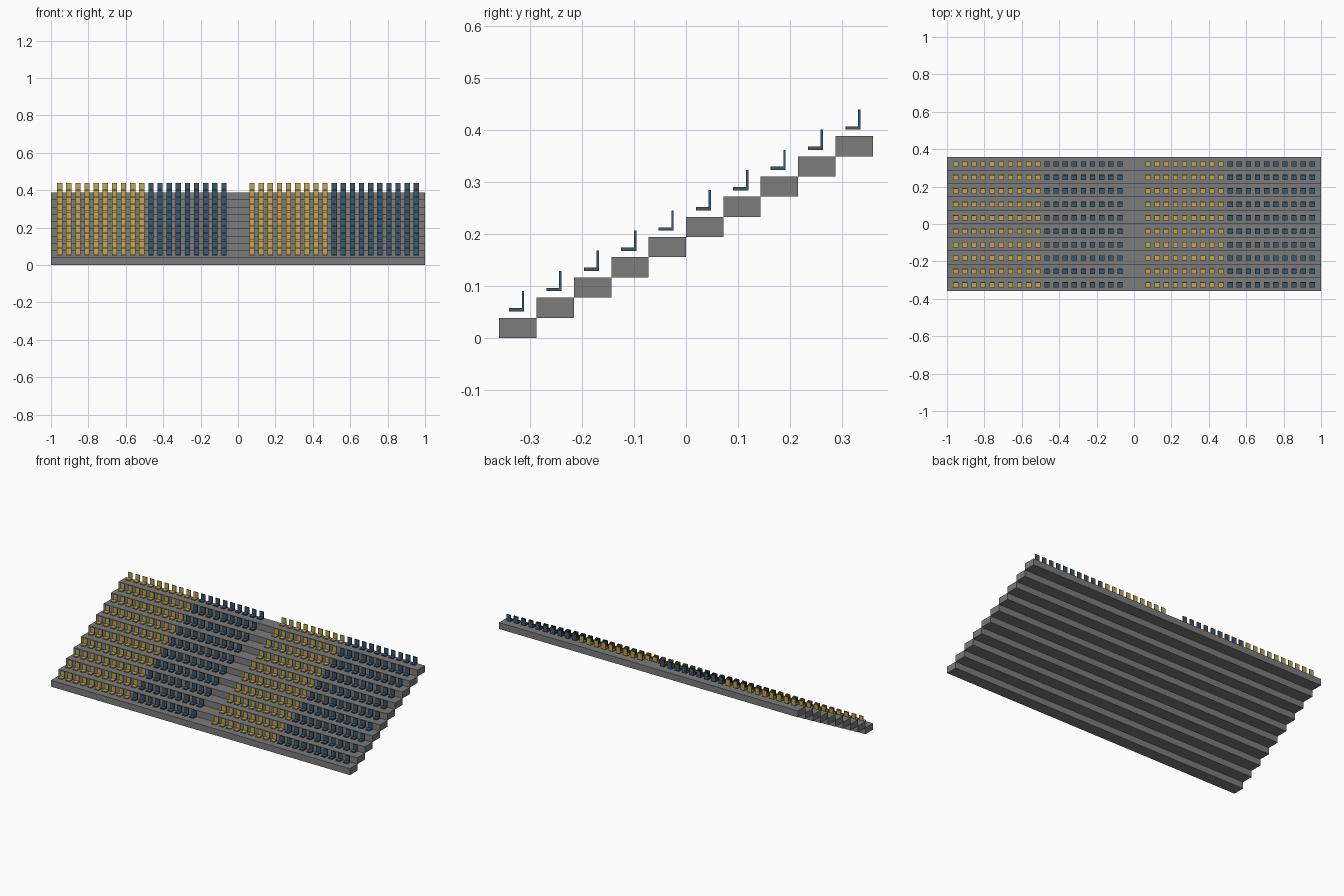
import bpy
import bmesh

cube = bpy.data.objects.get("Cube")
if cube:
    bpy.data.objects.remove(cube, do_unlink=True)

ROWS = 10
TREAD, RISE = 0.0718, 0.0388
FRONT = -TREAD * ROWS / 2
PITCH = 0.0488
SEAT_WIDTH = 0.028
AISLE_X = 0.075      # centre of the seat nearest the aisle


def material(name, rgb):
    mat = bpy.data.materials.new(name)
    mat.use_nodes = True
    mat.diffuse_color = (*rgb, 1)
    mat.node_tree.nodes["Principled BSDF"].inputs["Base Color"].default_value = (*rgb, 1)
    return mat


def add_object(name, bm, mat):
    bmesh.ops.recalc_face_normals(bm, faces=bm.faces)
    mesh = bpy.data.meshes.new(name)
    bm.to_mesh(mesh)
    bm.free()
    mesh.materials.append(mat)
    obj = bpy.data.objects.new(name, mesh)
    bpy.context.collection.objects.link(obj)
    return obj


def extrude_profile(bm, profile, x, width):
    """Close a (y, z) profile and extrude it along x, centred on x."""
    verts = [bm.verts.new((x - width / 2, y, z)) for y, z in profile]
    face = bm.faces.new(verts)
    new = bmesh.ops.extrude_face_region(bm, geom=[face])["geom"]
    moved = [v for v in new if isinstance(v, bmesh.types.BMVert)]
    bmesh.ops.translate(bm, verts=moved, vec=(width, 0, 0))


concrete = material("concrete grey", (0.2, 0.2, 0.2))
yellow = material("seat yellow", (0.54, 0.38, 0.085))
blue = material("seat blue", (0.048, 0.095, 0.145))

# Concrete steps, one slab per row
for row in range(ROWS):
    y, z = FRONT + row * TREAD, row * RISE
    bm = bmesh.new()
    extrude_profile(bm, [(y, z), (y + TREAD, z), (y + TREAD, z + RISE), (y, z + RISE)], 0, 2)
    add_object(f"step_{row + 1}", bm, concrete)

# Seat outline: thin pan with an upright back, relative to the step's front bottom edge
SEAT = [(0.019, 0.051), (0.048, 0.051), (0.048, 0.09),
        (0.0435, 0.09), (0.0435, 0.0575), (0.019, 0.0575)]


def seat_block(name, first_x, count, mat):
    bm = bmesh.new()
    for row in range(ROWS):
        profile = [(FRONT + row * TREAD + y, row * RISE + z) for y, z in SEAT]
        for i in range(count):
            extrude_profile(bm, profile, first_x + i * PITCH, SEAT_WIDTH)
    add_object(name, bm, mat)


# Two banks of seats either side of the aisle, each yellow then blue
seat_block("right_yellow_seats", -AISLE_X - 18 * PITCH, 10, yellow)
seat_block("right_blue_seats", -AISLE_X - 8 * PITCH, 9, blue)
seat_block("left_yellow_seats", AISLE_X, 9, yellow)
seat_block("left_blue_seats", AISLE_X + 9 * PITCH, 10, blue)
